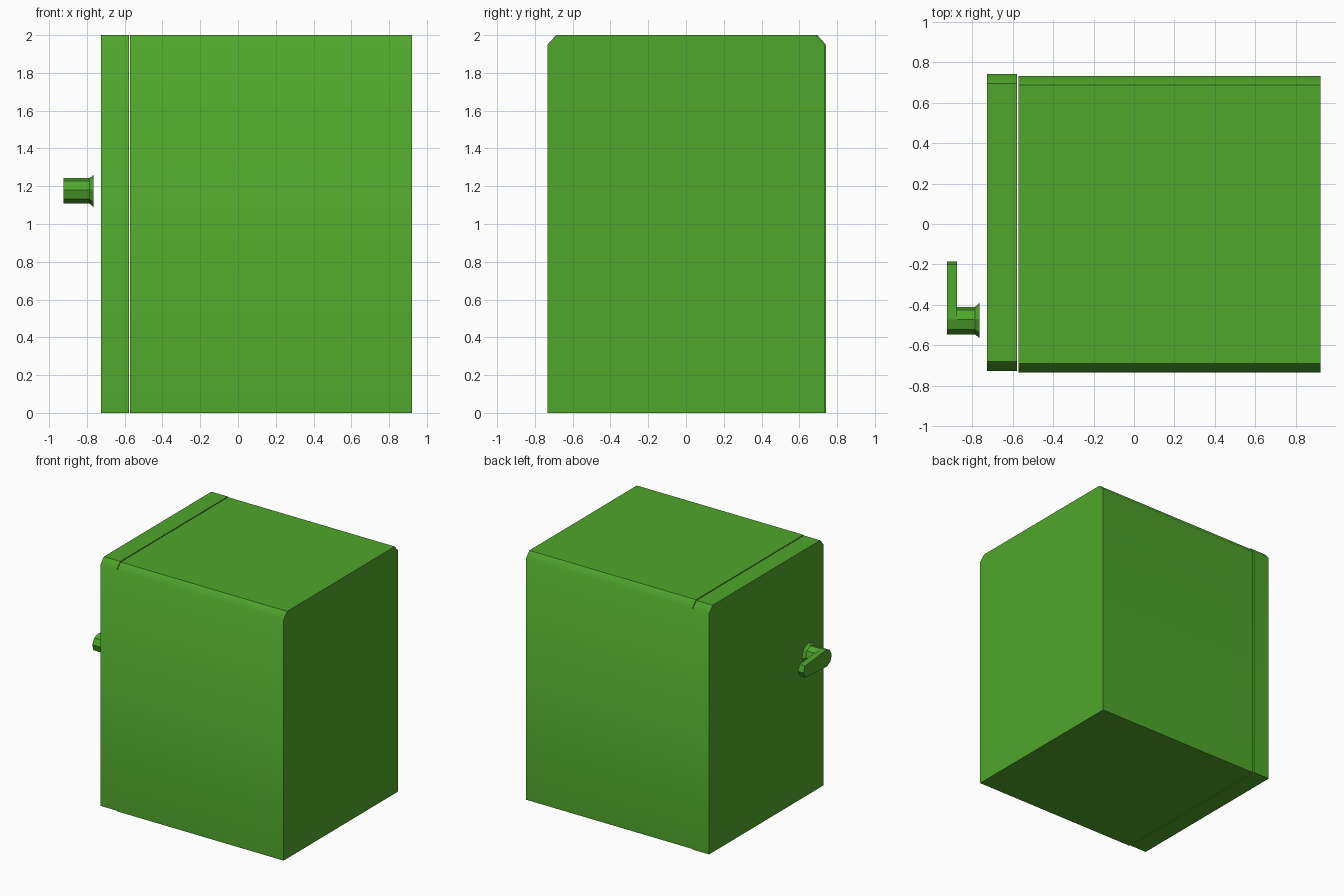
import bpy, bmesh
from math import cos, sin, radians

if "Cube" in bpy.data.objects:
    bpy.data.objects.remove(bpy.data.objects["Cube"])

green = bpy.data.materials.new("green_paint")
green.diffuse_color = (0.08, 0.38, 0.025, 1)
green.use_nodes = True
green.node_tree.nodes["Principled BSDF"].inputs["Base Color"].default_value = green.diffuse_color


def loft(name, rings, smooth_angle=0):
    """Join matching (x, [(y, z), ...]) rings along x and cap both ends."""
    bm = bmesh.new()
    loops = [[bm.verts.new((x, y, z)) for y, z in pts] for x, pts in rings]
    n = len(loops[0])
    for a, b in zip(loops, loops[1:]):
        for i in range(n):
            j = (i + 1) % n
            bm.faces.new((a[i], a[j], b[j], b[i]))
    bm.faces.new(loops[0])
    bm.faces.new(loops[-1])
    bmesh.ops.recalc_face_normals(bm, faces=bm.faces)
    mesh = bpy.data.meshes.new(name)
    bm.to_mesh(mesh)
    bm.free()
    mesh.materials.append(green)
    if smooth_angle:
        mesh.shade_smooth()
        mesh.set_sharp_from_angle(angle=radians(smooth_angle))
    obj = bpy.data.objects.new(name, mesh)
    bpy.context.collection.objects.link(obj)
    return obj


def box_profile(y0, y1):
    """Rectangle with both top corners cut off."""
    return [(y0, 0), (y1, 0), (y1, 1.95), (y1 - 0.045, 2),
            (y0 + 0.045, 2), (y0, 1.95)]


def octagon(r, stretch=0):
    """Octagon in the yz plane; stretch pulls its +y side out into a lever."""
    pts = []
    for k in range(8):
        a = radians(-50 + 45 * k)
        y, z = -0.477 + r * cos(a), 1.175 + r * sin(a)
        pts.append((y + (stretch if k < 3 else 0), z))
    return pts


# Cabinet and door, separated by a thin gap
body = box_profile(-0.733, 0.732)
loft("cabinet_body", [(-0.571, body), (0.922, body)], 45)
door = box_profile(-0.725, 0.74)
loft("door", [(-0.725, door), (-0.578, door)], 45)

# Handle: lever plate, then a short stem flaring towards the door
plate = octagon(0.068, 0.225)
stem = octagon(0.068)
loft("door_handle", [(-0.924, plate), (-0.875, plate), (-0.875, stem),
                     (-0.785, stem), (-0.764, octagon(0.087))])
